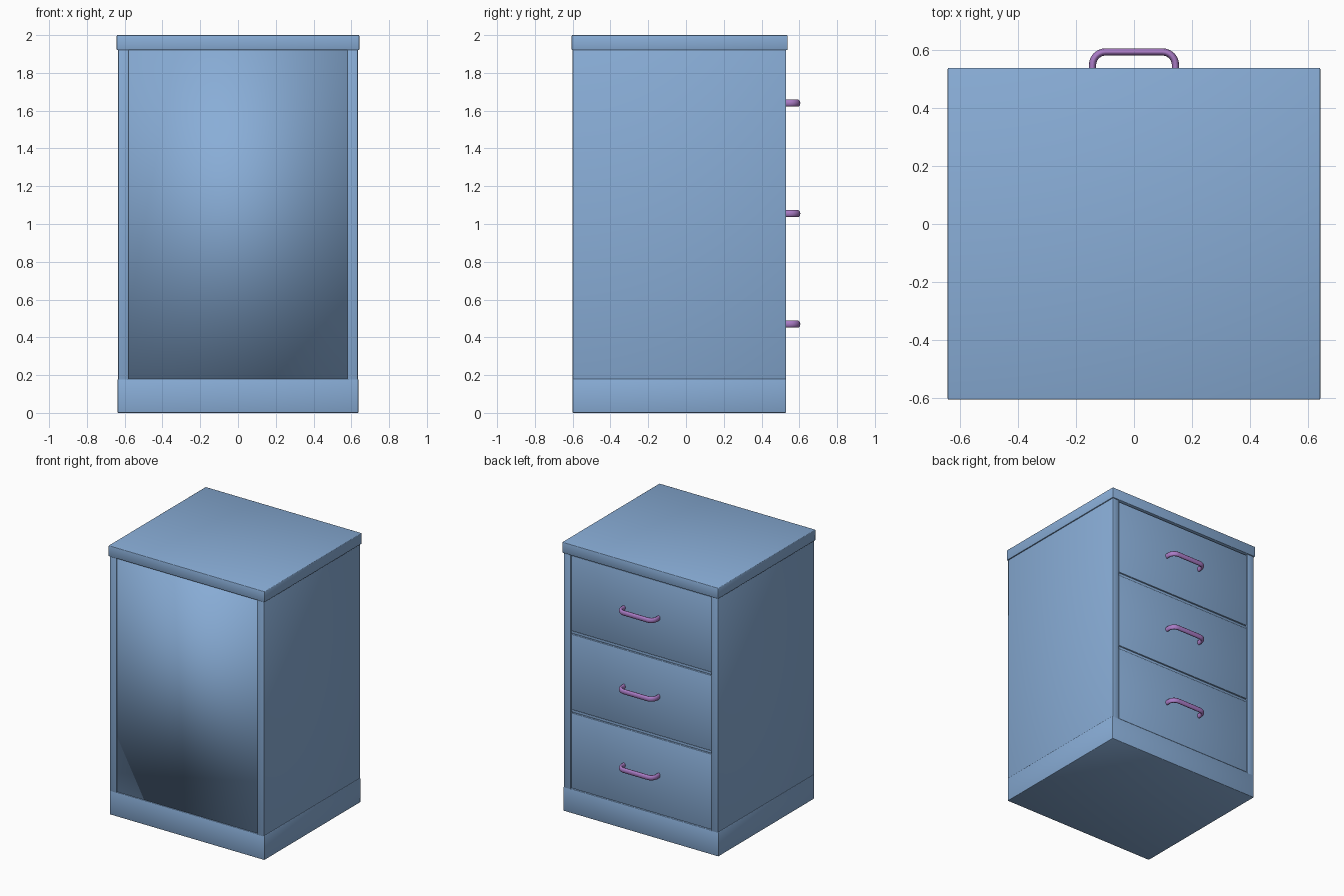
import bpy
import math

cube = bpy.data.objects.get("Cube")
if cube:
    bpy.data.objects.remove(cube, do_unlink=True)


def make_material(name, rgb):
    mat = bpy.data.materials.new(name)
    mat.use_nodes = True
    mat.diffuse_color = (*rgb, 1)
    mat.node_tree.nodes["Principled BSDF"].inputs["Base Color"].default_value = (*rgb, 1)
    return mat


BLUE = make_material("soft blue", (0.25, 0.42, 0.68))
PURPLE = make_material("purple", (0.40, 0.20, 0.56))


def box(name, x, y, z, bevel=0.004):
    """Box from (min, max) ranges; softened edges, or fully smooth when bevel is 0."""
    bpy.ops.mesh.primitive_cube_add(size=1)
    obj = bpy.context.object
    obj.name = name
    obj.location = [(r[0] + r[1]) / 2 for r in (x, y, z)]
    obj.scale = [r[1] - r[0] for r in (x, y, z)]
    bpy.ops.object.transform_apply(location=False, rotation=False, scale=True)
    obj.data.materials.append(BLUE)
    bpy.ops.object.shade_smooth()
    if bevel:
        mod = obj.modifiers.new("soft edges", "BEVEL")
        mod.width = bevel
        mod.segments = 2
    return obj


def handle(name, z):
    """Rounded U-shaped pull, taller than it is thick."""
    half, reach, corner, root = 0.143, 0.593, 0.045, 0.515
    right = [(half, root)]
    for i in range(7):
        a = math.radians(15 * i)
        right.append((half - corner + corner * math.cos(a),
                      reach - corner + corner * math.sin(a)))
    path = right + [(-px, py) for px, py in reversed(right)]
    curve = bpy.data.curves.new(name, "CURVE")
    curve.dimensions = "3D"
    curve.bevel_depth = 0.0125
    curve.bevel_resolution = 3
    curve.use_fill_caps = True
    spline = curve.splines.new("POLY")
    spline.points.add(len(path) - 1)
    for point, (px, py) in zip(spline.points, path):
        point.co = (px, py, 0, 1)
        point.radius = 1
    spline.use_smooth = True
    curve.materials.append(PURPLE)
    obj = bpy.data.objects.new(name, curve)
    bpy.context.collection.objects.link(obj)
    obj.location.z = z
    obj.scale.z = 1.5


BASE, TOP = 0.18, 1.92
FRONT, BACK = -0.6, 0.53
INNER = 0.58

# Top slab and plinth
box("top_slab", (-0.642, 0.642), (-0.605, 0.538), (TOP, 2.0))
box("plinth", (-0.637, 0.637), (FRONT, BACK), (0, BASE))

# Side panels
box("left_side", (INNER, 0.634), (FRONT, BACK), (BASE - 0.01, TOP + 0.01))
box("right_side", (-0.634, -INNER), (FRONT, BACK), (BASE - 0.01, TOP + 0.01))

# Smooth closing panel between the sides
box("closing_panel", (-INNER, INNER), (-0.593, -0.56), (BASE, TOP), bevel=0)

# Drawers, the rails above them and their pulls
PITCH, HEIGHT = 0.585, 0.56
for i, level in enumerate(("bottom", "middle", "top")):
    z = BASE + 0.003 + i * PITCH
    box(level + "_drawer", (-INNER + 0.003, INNER - 0.003), (-0.5, 0.525), (z, z + HEIGHT), 0.003)
    if i < 2:
        box(level + "_rail", (-INNER, INNER), (0.4, 0.519),
            (z + HEIGHT + 0.003, z + PITCH - 0.003), 0.002)
    handle(level + "_handle", 0.47 + i * PITCH)
